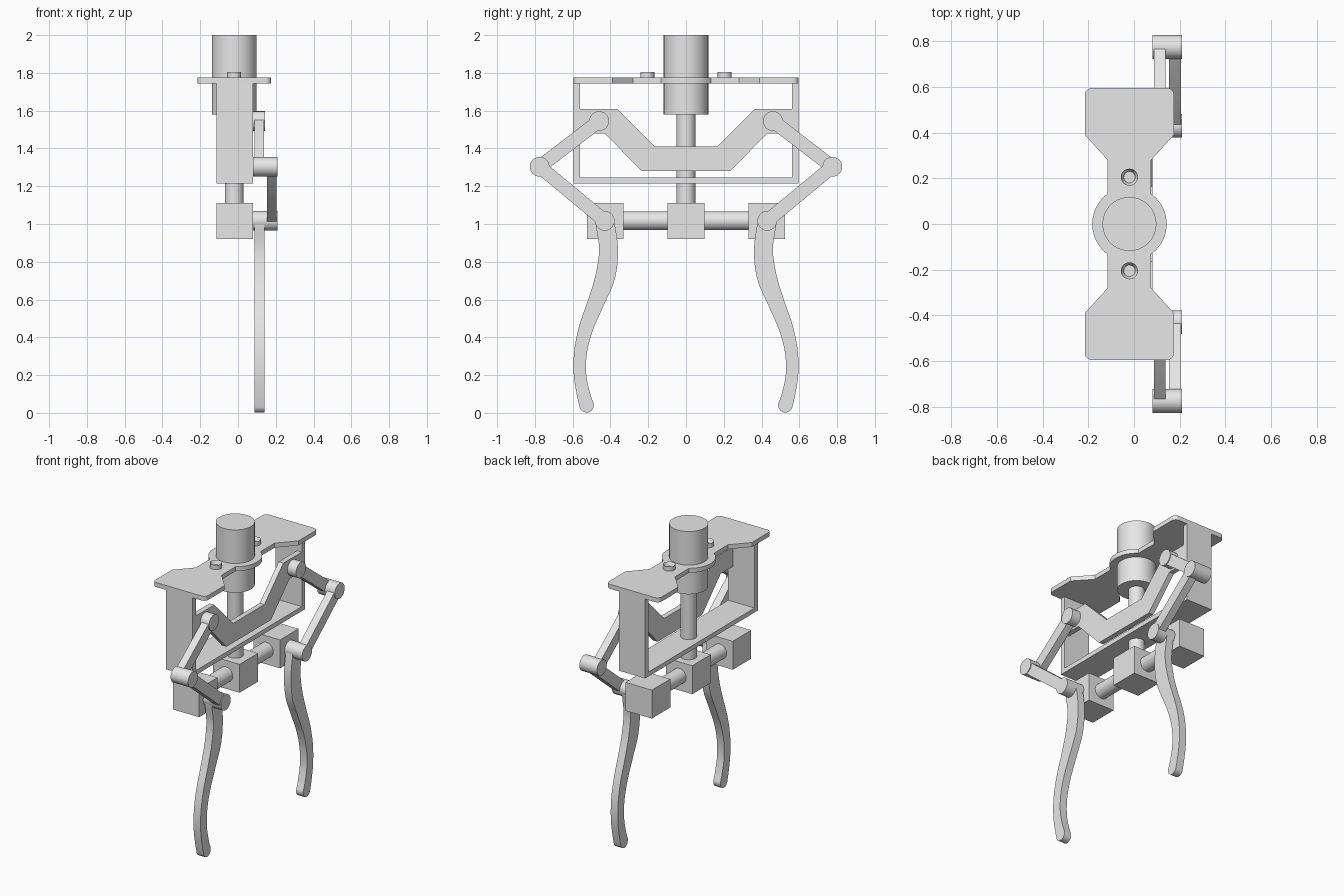
import bpy, bmesh, math
from mathutils import Vector, Matrix

cube = bpy.data.objects.get("Cube")
if cube:
    bpy.data.objects.remove(cube, do_unlink=True)

grey = bpy.data.materials.new("plain_grey")
grey.use_nodes = True
grey.diffuse_color = (0.8, 0.8, 0.8, 1)
grey.node_tree.nodes["Principled BSDF"].inputs["Base Color"].default_value = (0.8, 0.8, 0.8, 1)

CX = -0.02           # centre line of the body
BODY = (-0.115, 0.08)  # body depth along x


def finish(name, bm, smooth=True):
    bmesh.ops.recalc_face_normals(bm, faces=bm.faces)
    mesh = bpy.data.meshes.new(name)
    bm.to_mesh(mesh)
    bm.free()
    mesh.materials.append(grey)
    ob = bpy.data.objects.new(name, mesh)
    bpy.context.collection.objects.link(ob)
    if smooth:
        bpy.ops.object.select_all(action='DESELECT')
        ob.select_set(True)
        bpy.context.view_layer.objects.active = ob
        bpy.ops.object.shade_smooth_by_angle(angle=math.radians(30))
    return ob


def box(name, x, y, z):
    bm = bmesh.new()
    bmesh.ops.create_cube(bm, size=1)
    for v in bm.verts:
        for i, (a, b) in enumerate((x, y, z)):
            v.co[i] = (a + b) / 2 + v.co[i] * (b - a)
    return finish(name, bm, False)


def rod(name, start, end, radius, sides=40):
    a, b = Vector(start), Vector(end)
    turn = (b - a).to_track_quat('Z', 'Y').to_matrix().to_4x4()
    bm = bmesh.new()
    bmesh.ops.create_cone(bm, cap_ends=True, segments=sides, radius1=radius, radius2=radius,
                          depth=(b - a).length, matrix=Matrix.Translation((a + b) / 2) @ turn)
    return finish(name, bm)


def slab(name, points, low, high, axis):
    """Extrude a flat outline along x (points are y, z) or z (points are x, y)."""
    bm = bmesh.new()
    place = (lambda p: (low, *p)) if axis == 'x' else (lambda p: (*p, low))
    face = bm.faces.new([bm.verts.new(place(p)) for p in points])
    out = bmesh.ops.extrude_face_region(bm, geom=[face])
    move = Vector((high - low, 0, 0)) if axis == 'x' else Vector((0, 0, high - low))
    bmesh.ops.translate(bm, vec=move, verts=[v for v in out["geom"] if isinstance(v, bmesh.types.BMVert)])
    return finish(name, bm)


def arc(cx, cy, r, a0, a1, n):
    return [(cx + r * math.cos(math.radians(a0 + (a1 - a0) * i / n)),
             cy + r * math.sin(math.radians(a0 + (a1 - a0) * i / n))) for i in range(n + 1)]


# Top plate: one quarter outline, mirrored into a bow tie with a round hub
hub, waist = 0.163, 0.095
meet = math.degrees(math.acos(waist / hub))
quarter = arc(0, 0, hub, 0, meet, 10) + [(waist, 0.28), (0.195, 0.39)] + arc(0.165, 0.565, 0.03, 0, 90, 6)
half = quarter + [(-x, y) for x, y in reversed(quarter)]
outline = half[:-1] + [(-x, -y) for x, y in half][:-1]
slab("top_plate", [(x + CX, y) for x, y in outline], 1.745, 1.775, 'z')

# Motor and drive shaft
rod("motor", (CX, 0, 1.58), (CX, 0, 2.0), 0.118, 64)
rod("drive_shaft", (CX, 0, 1.1), (CX, 0, 1.6), 0.05)

# Frame below the plate
box("frame_floor", BODY, (-0.595, 0.595), (1.215, 1.245))

# Bent support bar carrying the upper pivots
right = [(0.165, 1.41), (0.365, 1.61), (0.595, 1.61), (0.595, 1.48), (0.43, 1.48), (0.235, 1.28)]
slab("support_bar", right + [(-y, z) for y, z in reversed(right)], 0.045, 0.08, 'x')

# Central slider block
box("centre_block", BODY, (-0.098, 0.098), (0.92, 1.11))


def link(name, a, b, x, r=0.036):
    """Straight bar with round ends between two pivots."""
    angle = math.degrees(math.atan2(b[1] - a[1], b[0] - a[0]))
    slab(name, arc(*b, r, angle - 90, angle + 90, 10) + arc(*a, r, angle + 90, angle + 270, 10), *x, 'x')


def spline(p, steps=5):
    """Smooth curve through the control points."""
    p = [Vector(q) for q in p]
    p = [2 * p[0] - p[1]] + p + [2 * p[-1] - p[-2]]
    out = []
    for a, b, c, d in zip(p, p[1:], p[2:], p[3:]):
        for i in range(steps):
            t = i / steps
            out.append(b + (c - a) * t / 2 + (2 * a - 5 * b + 4 * c - d) * t * t / 2
                       + (3 * b - a - 3 * c + d) * t ** 3 / 2)
    return out + [p[-2]]


# Finger centre line: y, z, half width
FINGER = [(0.43, 1.015, 0.05), (0.41, 0.865, 0.05), (0.428, 0.72, 0.052), (0.476, 0.587, 0.044),
          (0.529, 0.45, 0.038), (0.558, 0.323, 0.034), (0.561, 0.2, 0.033), (0.543, 0.1, 0.035),
          (0.526, 0.04, 0.038)]


def finger(name, s):
    path = spline(FINGER)
    left, right = [], []
    for i, p in enumerate(path):
        d = (path[min(i + 1, len(path) - 1)] - path[max(i - 1, 0)]).xy.normalized()
        n = Vector((-d.y, d.x)) * p.z
        left.append(p.xy + n)
        right.append(p.xy - n)
    end, top = path[-1], path[0]
    a = math.degrees(math.atan2(d.y, d.x))
    tip = arc(end.x, end.y, end.z, a + 90, a - 90, 12)[1:-1]
    cap = arc(top.x, top.y, top.z, 180, 0, 12)[1:-1]
    pts = left + [Vector(q) for q in tip] + right[::-1] + [Vector(q) for q in reversed(cap[::-1])]
    slab(name, [(s * q[0], q[1]) for q in pts], 0.088, 0.14, 'x')


def bolt(name, y):
    """Round head with a sunken centre."""
    ob = rod(name, (CX, y, 1.77), (CX, y, 1.805), 0.037, 32)
    bm = bmesh.new()
    bm.from_mesh(ob.data)
    top = max(bm.faces, key=lambda f: f.calc_center_median().z)
    bmesh.ops.inset_region(bm, faces=[top], thickness=0.012)
    bmesh.ops.translate(bm, verts=top.verts, vec=(0, 0, -0.025))
    bm.to_mesh(ob.data)
    bm.free()


# Mirrored parts on the two ends
for side, s in (("front", -1), ("back", 1)):
    shoulder, elbow, wrist = (s * 0.46, 1.545), (s * 0.775, 1.303), (s * 0.43, 1.017)
    box(side + "_frame_wall", BODY, sorted((s * 0.56, s * 0.595)), (1.215, 1.75))
    box(side + "_slider_block", BODY, sorted((s * 0.33, s * 0.525)), (0.92, 1.11))
    rod(side + "_guide_rod", (CX, s * 0.09, 1.017), (CX, s * 0.34, 1.017), 0.05)
    bolt(side + "_bolt", s * 0.205)
    link(side + "_upper_link", shoulder, elbow, (0.088, 0.138))
    link(side + "_lower_link", elbow, wrist, (0.153, 0.205))
    rod(side + "_shoulder_pin", (0.07, *shoulder), (0.144, *shoulder), 0.052)
    rod(side + "_elbow_pin", (0.08, *elbow), (0.21, *elbow), 0.052)
    rod(side + "_wrist_pin", (0.07, *wrist), (0.21, *wrist), 0.052)
    finger(side + "_finger", s)
